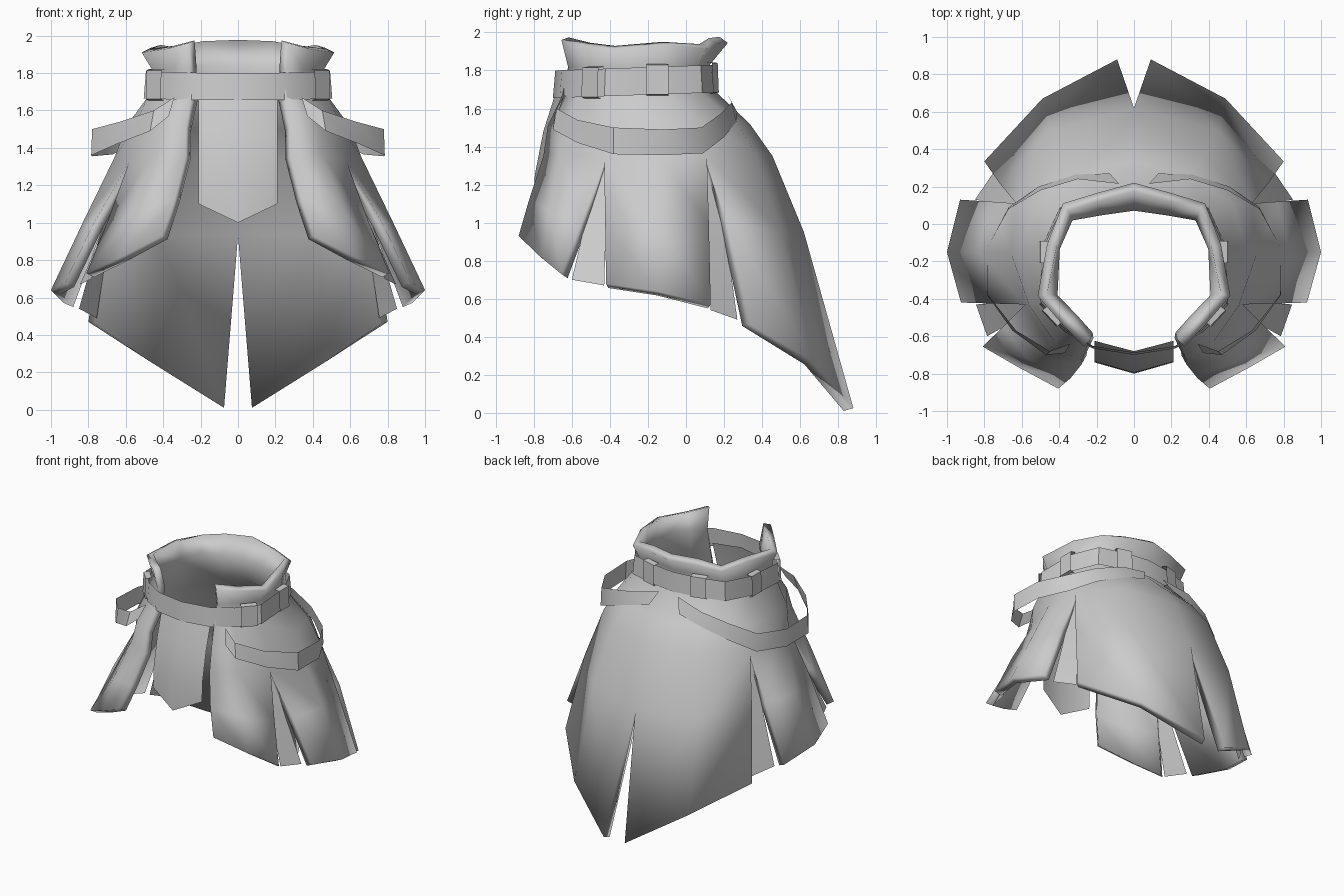
import bpy, bmesh, math
from mathutils import Vector

cube = bpy.data.objects.get("Cube")
if cube:
    bpy.data.objects.remove(cube, do_unlink=True)

cloth = bpy.data.materials.new("grey_cloth")
cloth.use_nodes = True
GREY = (0.6, 0.6, 0.6, 1)
cloth.diffuse_color = GREY
cloth.node_tree.nodes["Principled BSDF"].inputs["Base Color"].default_value = GREY


def loft(name, rows, thickness=0, angle=35, gaps=()):
    """Skin a grid of points, rows from top to bottom, and mirror it.
    Columns listed in gaps are not joined to the next column."""
    bm = bmesh.new()
    grid = [[bm.verts.new(p) for p in row] for row in rows]
    for top, low in zip(grid, grid[1:]):
        for i in range(len(top) - 1):
            if i not in gaps:
                bm.faces.new((top[i], low[i], low[i + 1], top[i + 1]))
    bmesh.ops.remove_doubles(bm, verts=bm.verts, dist=0.0005)
    mesh = bpy.data.meshes.new(name)
    bm.to_mesh(mesh)
    bm.free()
    mesh.materials.append(cloth)
    obj = bpy.data.objects.new(name, mesh)
    bpy.context.collection.objects.link(obj)
    bpy.ops.object.select_all(action='DESELECT')
    obj.select_set(True)
    bpy.context.view_layer.objects.active = obj
    obj.modifiers.new("Mirror", 'MIRROR').merge_threshold = 0.001
    bpy.ops.object.modifier_apply(modifier="Mirror")
    if thickness:
        obj.modifiers.new("Solidify", 'SOLIDIFY').thickness = thickness
        bpy.ops.object.modifier_apply(modifier="Solidify")
    bpy.ops.object.shade_smooth_by_angle(angle=math.radians(angle))


def push(p, amount):
    """Move a point away from the body's upright axis."""
    p = Vector(p)
    return p + Vector((p.x, p.y + 0.2, 0)).normalized() * amount


# Upper rings of the skirt, from front edge round the side to centre back
lip = [(0.27, -0.655, 1.96), (0.38, -0.54, 1.93), (0.515, -0.385, 1.91),
       (0.465, -0.11, 1.935), (0.38, 0.11, 1.915), (0.20, 0.165, 1.94), (0, 0.22, 1.945)]
neck = [(0.26, -0.62, 1.82), (0.345, -0.525, 1.82), (0.46, -0.40, 1.82),
        (0.45, -0.12, 1.82), (0.365, 0.06, 1.82), (0.18, 0.10, 1.83), (0, 0.125, 1.83)]
waist = [(0.25, -0.65, 1.67), (0.36, -0.555, 1.67), (0.485, -0.42, 1.67),
         (0.475, -0.12, 1.68), (0.38, 0.07, 1.69), (0.20, 0.125, 1.69), (0, 0.155, 1.69)]
hip = [(0.28, -0.75, 1.35), (0.45, -0.66, 1.37), (0.58, -0.43, 1.33),
       (0.66, -0.15, 1.35), (0.63, 0.11, 1.35), (0.38, 0.36, 1.37), (0, 0.455, 1.35)]
swell = [push((Vector(a) + Vector(b)) / 2, 0.03) for a, b in zip(waist, hip)]

# Lower rings: three front, three side and three back panel columns
thigh = [(0.34, -0.825, 1.12), (0.57, -0.72, 1.06), (0.70, -0.55, 1.0),
         (0.77, -0.425, 1.0), (0.83, -0.15, 1.0), (0.77, 0.12, 1.0),
         (0.72, 0.22, 1.0), (0.45, 0.50, 0.95), (0, 0.62, 0.95)]
hem = [(0.405, -0.88, 0.93), (0.62, -0.765, 0.82), (0.81, -0.655, 0.73),
       (0.925, -0.42, 0.68), (1.0, -0.15, 0.64), (0.93, 0.13, 0.57),
       (0.80, 0.335, 0.47), (0.49, 0.67, 0.27), (0.09, 0.88, 0.025)]

# Panels meet in one point above the top of each slit
share = [0, 1, 2, 2, 3, 4, 4, 5, 6]
rows = [[ring[i] for i in share] for ring in (lip, neck, waist, swell, hip)]
loft("skirt", rows + [thigh, hem], thickness=0.055, angle=120, gaps=(2, 5))

# Pleat cloth behind the slits
loft("front_pleats", [[(0.54, -0.42, 1.34), (0.55, -0.40, 1.34)],
                      [(0.66, -0.53, 1.0), (0.70, -0.42, 1.0)],
                      [(0.785, -0.60, 0.70), (0.845, -0.43, 0.67)]])
loft("back_pleats", [[(0.59, 0.08, 1.36), (0.58, 0.10, 1.36)],
                     [(0.72, 0.11, 1.0), (0.68, 0.20, 1.0)],
                     [(0.85, 0.13, 0.54), (0.755, 0.27, 0.49)]])

# Belt, rising slightly towards the back and flaring at its lower edge
belt_path = [(0, -0.69), (0.22, -0.655), (0.37, -0.565), (0.495, -0.425),
             (0.483, -0.12), (0.39, 0.08), (0.20, 0.135), (0, 0.163)]


def belt_row(z, flare):
    return [push((x, y, z + 0.035 * (y + 0.7)), flare) for x, y in belt_path]


loft("belt", [belt_row(1.80, -0.003), belt_row(1.655, 0.01)])

# Belt loops: x, y, z and outward direction in degrees
loops = {"front": (0.44, -0.495, 1.735, -43), "side": (0.487, -0.15, 1.75, 0),
         "back": (0.21, 0.14, 1.76, 75)}
for place, (x, y, z, deg) in loops.items():
    a = math.radians(deg)
    out, along = Vector((math.cos(a), math.sin(a), 0)), Vector((-math.sin(a), math.cos(a), 0))
    rows = []
    # Profile wraps over the belt from top to bottom
    for depth, height in ((-0.03, 0.085), (0.012, 0.08), (0.018, -0.075), (-0.02, -0.085)):
        c = Vector((x, y, z + height)) + out * depth
        rows.append([c - along * 0.058, c + along * 0.058])
    loft(place + "_belt_loops", rows)

# Hanging straps draped round each hip: upper and lower edges
strap_top = [(0.34, -0.64, 1.67), (0.45, -0.68, 1.60), (0.63, -0.57, 1.54), (0.78, -0.38, 1.50),
             (0.78, -0.12, 1.49), (0.67, 0.08, 1.50), (0.50, 0.18, 1.57), (0.30, 0.24, 1.63),
             (0.08, 0.215, 1.68)]
strap_low = [(0.37, -0.69, 1.57), (0.47, -0.70, 1.49), (0.65, -0.57, 1.42), (0.785, -0.38, 1.36),
             (0.78, -0.12, 1.355), (0.67, 0.09, 1.365), (0.51, 0.20, 1.45), (0.31, 0.265, 1.53),
             (0.13, 0.27, 1.58)]
loft("hip_straps", [strap_top, strap_low])

# Pointed front flap hanging from the belt
flap = [[(0, -0.68, 1.70), (0.21, -0.625, 1.70)],
        [(0, -0.75, 1.48), (0.21, -0.69, 1.48)],
        [(0, -0.795, 1.25), (0.21, -0.735, 1.25)],
        [(0, -0.80, 1.0), (0.21, -0.74, 1.10)]]
loft("front_flap", flap)
